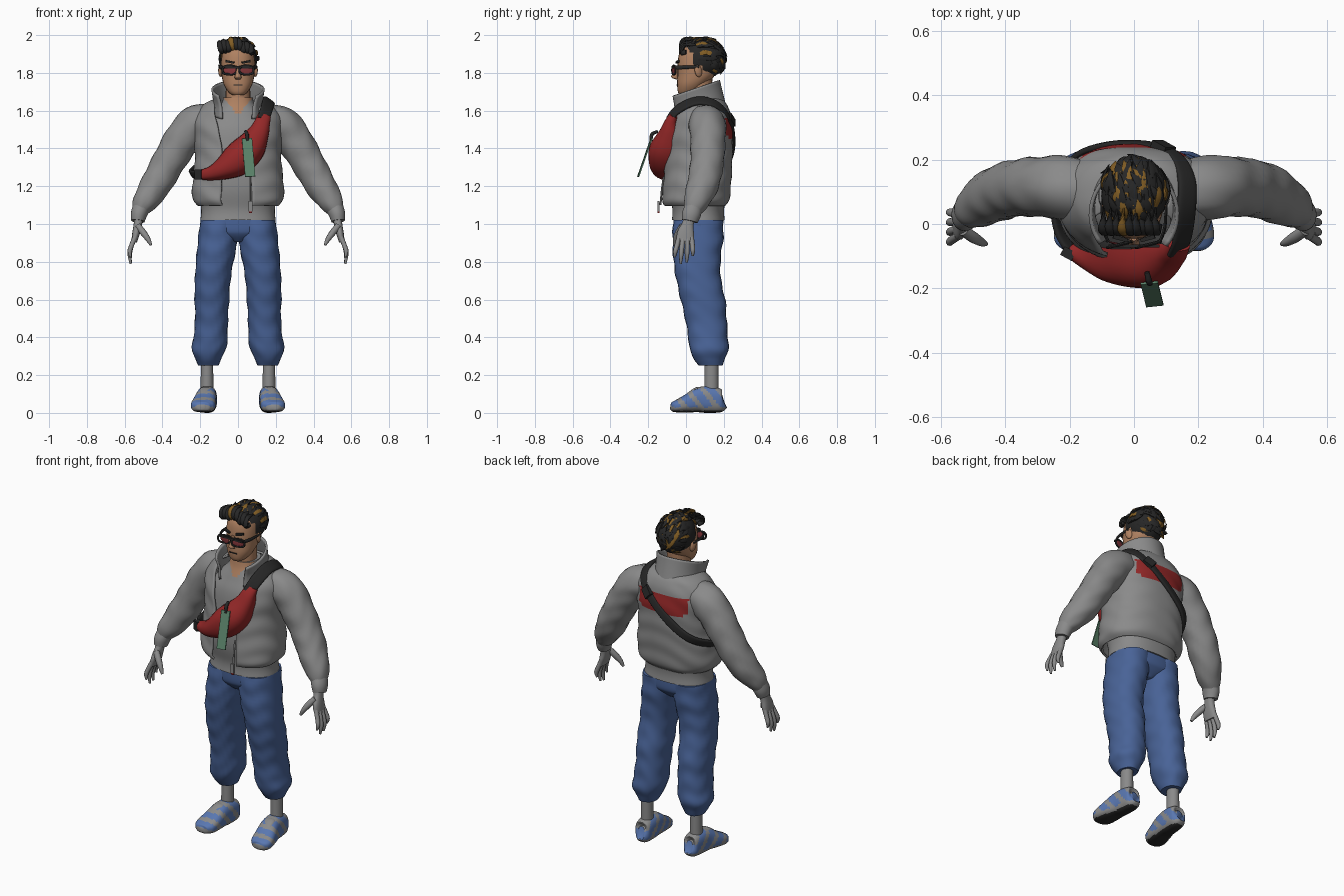
import bpy, bmesh, math, random
from mathutils import Vector, Matrix, Euler

random.seed(4)
COLS = {"grey cloth": (.255, .255, .255), "denim blue": (.066, .125, .31), "bag red": (.3, .021, .021),
        "skin": (.43, .22, .12), "black": (.02, .02, .02), "hair gold": (.22, .11, .018),
        "tag green": (.1, .22, .14), "shoe blue": (.1, .185, .44), "lens red": (.25, .04, .045)}
MAT = {}
for n, c in COLS.items():
    MAT[n] = bpy.data.materials.new(n)
    MAT[n].diffuse_color = (*c, 1)
X, Y, Z = Vector((1, 0, 0)), Vector((0, 1, 0)), Vector((0, 0, 1))


def finish(name, bm, mats):
    bmesh.ops.recalc_face_normals(bm, faces=bm.faces)
    me = bpy.data.meshes.new(name)
    bm.to_mesh(me)
    bm.free()
    for m in mats if isinstance(mats, (list, tuple)) else [mats]:
        me.materials.append(MAT[m])
    ob = bpy.data.objects.new(name, me)
    bpy.context.collection.objects.link(ob)
    return ob


def smooth_rows(rows, sub):
    """Catmull-Rom interpolation through the rows"""
    out = []
    for i in range(len(rows) - 1):
        p0, p1, p2, p3 = rows[max(i - 1, 0)], rows[i], rows[i + 1], rows[min(i + 2, len(rows) - 1)]
        for k in range(sub):
            t = k / sub
            out.append([.5 * (2 * b + (c - a) * t + (2 * a - 5 * b + 4 * c - d) * t * t
                              + (3 * b - a - 3 * c + d) * t ** 3) for a, b, c, d in zip(p0, p1, p2, p3)])
    return out + [list(rows[-1])]


def tube(name, rows, mat, ref=X, seg=24, sub=4, p=1.0, flat=False, wr=0, thick=0, side=1):
    """Loft of ellipses; row = x, y, z, radius along ref, other radius [, front gap in degrees]"""
    rows = smooth_rows([(r[0] * side, *r[1:]) for r in rows], sub)
    pts = [Vector(r[:3]) for r in rows]
    gap = len(rows[0]) > 5
    bm, rings = bmesh.new(), []
    for i, r in enumerate(rows):
        t = Z if flat else (pts[min(i + 1, len(pts) - 1)] - pts[max(i - 1, 0)]).normalized()
        u = ref(pts[i]) if callable(ref) else ref
        u = (u - t * u.dot(t)).normalized()
        v = t.cross(u)
        ring = []
        for k in range(seg):
            if gap:
                ang = math.radians(-92 + r[5] + (360 - 2 * r[5]) * k / (seg - 1))
            else:
                ang = 2 * math.pi * k / seg
            c, s = math.cos(ang), math.sin(ang)
            f = 1 + wr * math.sin(55 * r[2] + 2 * ang * side + 2 * math.sin(3 * ang))
            ring.append(bm.verts.new(pts[i] + u * (math.copysign(abs(c) ** p, c) * r[3] * f)
                                     + v * (math.copysign(abs(s) ** p, s) * r[4] * f)))
        rings.append(ring)
    for a, b in zip(rings, rings[1:]):
        for k in range(seg - 1 if gap else seg):
            bm.faces.new((a[k], a[(k + 1) % seg], b[(k + 1) % seg], b[k]))
    if not gap:
        bm.faces.new(rings[0])
        bm.faces.new(rings[-1])
    ob = finish(name, bm, mat)
    if thick:
        m = ob.modifiers.new("thickness", "SOLIDIFY")
        m.thickness, m.offset = thick, 0
    return ob


def paint(ob, rule):
    for f in ob.data.polygons:
        f.material_index = int(rule(f.center))


def ball(name, loc, size, mat, rot=(0, 0, 0), cut=None):
    bm = bmesh.new()
    M = Matrix.Translation(loc) @ Euler(rot).to_matrix().to_4x4() @ Matrix.Diagonal((*size, 1))
    bmesh.ops.create_uvsphere(bm, u_segments=28, v_segments=20, radius=1, matrix=M)
    if cut:
        bmesh.ops.delete(bm, geom=[f for f in bm.faces if cut(f.calc_center_median())], context="FACES")
    return finish(name, bm, mat)


def box(name, loc, size, mat, rot=(0, 0, 0)):
    bm = bmesh.new()
    M = Matrix.Translation(loc) @ Euler(rot).to_matrix().to_4x4() @ Matrix.Diagonal((*size, 1))
    bmesh.ops.create_cube(bm, size=1, matrix=M)
    return finish(name, bm, mat)


# Shirt with V neck, open jacket with rear red patch, standing collar
shirt = tube("shirt", [(0, .065, 1.02, .2, .14), (0, .065, 1.08, .195, .137), (0, .063, 1.2, .212, .155),
                       (0, .073, 1.4, .205, .155), (0, .08, 1.5, .2, .148), (0, .085, 1.57, .15, .125),
                       (0, .075, 1.63, .092, .09), (0, .075, 1.67, .078, .08)],
             ["grey cloth", "skin"], flat=True, p=.85, seg=64, sub=8)
paint(shirt, lambda c: c.z > 1.575 + abs(c.x) * 1.2 and c.y < .05)
jacket = tube("jacket_body",
              [(0, .045, 1.1, .21, .16, 17), (0, .048, 1.13, .233, .175, 17), (0, .056, 1.2, .236, .176, 16),
               (0, .063, 1.3, .226, .175, 16), (0, .069, 1.4, .222, .172, 17), (0, .075, 1.5, .23, .166, 21),
               (0, .085, 1.57, .222, .147, 27), (0, .09, 1.62, .185, .125, 36), (0, .095, 1.645, .15, .105, 48),
               (0, .095, 1.66, .11, .085, 52)],
              ["grey cloth", "bag red"], flat=True, p=.85, seg=80, sub=6, wr=.012, thick=.012)
paint(jacket, lambda c: c.y > .12 and -.16 < c.x < .16 and 1.455 + .15 * max(0, abs(c.x) - .1) < c.z < 1.56)
tube("jacket_collar", [(0, .065, 1.58, .135, .15, 36), (0, .05, 1.65, .127, .146, 42), (0, .03, 1.712, .135, .152, 49)],
     "grey cloth", seg=36, thick=.012)

# Neck, head and face
tube("neck", [(0, .07, 1.55, .07, .075), (0, .065, 1.64, .066, .068), (0, .07, 1.77, .064, .07)], "skin", flat=True)
tube("head", [(0, -.005, 1.683, .03, .028), (0, .01, 1.7, .052, .053), (0, .03, 1.74, .076, .077),
              (0, .055, 1.79, .087, .1), (0, .06, 1.85, .09, .105), (0, .065, 1.91, .082, .098),
              (0, .075, 1.945, .055, .075), (0, .08, 1.96, .02, .03)], "skin", flat=True, p=.9)
tube("nose", [(0, -.045, 1.84, .009, .008), (0, -.056, 1.8, .012, .014), (0, -.06, 1.777, .018, .018),
              (0, -.045, 1.765, .012, .008)], "skin", flat=True, seg=12)
box("mouth", (0, -.046, 1.736), (.05, .008, .005), "black")
for s in (1, -1):
    ball("ear", (s * .092, .065, 1.81), (.011, .02, .032), "skin", (.2, 0, s * .4))
    box("eyebrow", (s * .043, -.045, 1.858), (.046, .012, .011), "black", (0, -s * .18, s * .25))

# Sunglasses with squarish rims
for s in (1, -1):
    ball("glasses_lens", (s * .045, -.064, 1.815), (.036, .004, .023), "lens red", (0, 0, s * .25))
    rim = []
    for a in range(25):
        c, d = math.cos(a * math.pi / 12), math.sin(a * math.pi / 12)
        c, d = math.copysign(abs(c) ** .7, c), math.copysign(abs(d) ** .7, d)
        rim.append((s * .045 + .037 * c, -.064 + s * .25 * .037 * c * s, 1.815 + .023 * d, .005, .006))
    tube("glasses_rim", rim, "black", ref=Y, seg=8, sub=1)
    tube("glasses_temple", [(.08, -.056, 1.828, .005, .011), (.096, -.01, 1.83, .005, .01),
                            (.1, .07, 1.832, .004, .006)], "black", seg=8, side=s)
box("glasses_bridge", (0, -.068, 1.83), (.16, .01, .012), "black")

# Hair cap with swept locks
CEN = Vector((0, .087, 1.873))
ball("hair_cap", CEN, (.102, .116, .11), "black",
     cut=lambda c: (c.z < 1.9 and c.y < .035) or (c.z < 1.84 and c.y < .085) or c.z < 1.78)
for i in range(150):
    az = random.uniform(0, 2 * math.pi)
    el = random.uniform(-.6, 1.45)
    d = Vector((math.cos(el) * math.cos(az), math.cos(el) * math.sin(az), math.sin(el)))
    if d.y < -.2 and d.z < .4 or d.y < .2 and d.z < -.15:
        continue
    root = CEN + Vector((d.x * .1, d.y * .112, d.z * .106))
    flow = Vector((random.uniform(-.5, .5) - .2, 1, -.6 if d.y > .3 else .1))
    flow = (flow - d * flow.dot(d)).normalized()
    L = random.uniform(.05, .085)
    mid, tip = root + flow * L * .5 + d * .003, root + flow * L - d * .008
    mid.z, tip.z = min(mid.z, 1.984), min(tip.z, 1.99)
    tube("hair_lock", [(*root, .005, .008), (*mid, .007, .015), (*tip, .001, .002)],
         "hair gold" if random.random() < (.3 if d.x < .2 else .12) else "black",
         ref=lambda q, d=d: d, seg=6, sub=3)
for i in range(9):
    x = -.08 + i * .02
    h = random.uniform(-.012, .004) - .25 * abs(x + .02)
    tube("hair_quiff", [(x, .0, 1.91, .008, .012), (x - .01, -.026, 1.945 + h, .012, .016),
                        (x - .016, -.008, 1.982 + h, .011, .016), (x - .012, .05, 1.986 + h, .002, .004)],
         "hair gold" if i == 3 else "black", ref=Y, seg=7)

# Sleeves, hands, trousers, socks and shoes
for s in (1, -1):
    tube("sleeve", [(.13, .1, 1.545, .09, .085), (.225, .113, 1.525, .098, .1), (.3, .116, 1.44, .093, .095),
                    (.375, .11, 1.315, .088, .087), (.437, .088, 1.205, .084, .081), (.495, .052, 1.115, .066, .064),
                    (.52, .035, 1.07, .046, .043)], "grey cloth", ref=Y, wr=.03, side=s, sub=6)
    tube("cuff", [(.513, .04, 1.085, .048, .046), (.525, .028, 1.05, .05, .043), (.53, .02, 1.015, .042, .036)],
         "grey cloth", ref=Y, side=s)
    tube("palm", [(.522, .022, 1.05, .03, .024), (.53, .01, 1.0, .031, .022), (.54, -.002, .95, .045, .02),
                  (.55, -.005, .905, .045, .015)], "grey cloth", ref=Y, side=s, p=.85)
    for k, tip in enumerate((.825, .79, .797, .832)):
        o = -.033 + .022 * k
        tube("finger", [(.546, o - .004, .93, .013, .013), (.564, o * 1.25 - .007, .885, .013, .013),
                        (.573, o * 1.4 - .01, (.885 + tip) / 2, .012, .012),
                        (.568, o * 1.45 - .012, tip, .006, .006)], "grey cloth", ref=Y, side=s, seg=10)
    tube("thumb", [(.53, -.02, .99, .017, .017), (.502, -.04, .955, .018, .018), (.477, -.055, .92, .014, .014),
                   (.46, -.062, .888, .007, .007)], "grey cloth", ref=Y, side=s, seg=10)
    tube("trouser_leg", [(.1, .065, 1.02, .099, .133), (.106, .063, .92, .105, .134), (.122, .058, .81, .1, .125),
                         (.134, .068, .7, .094, .118), (.138, .09, .6, .092, .118), (.14, .105, .5, .087, .11),
                         (.145, .117, .4, .09, .105), (.155, .122, .335, .09, .102), (.157, .125, .285, .068, .082),
                         (.157, .13, .25, .052, .062)], "denim blue", flat=True, wr=.024, side=s, sub=6, p=.9)
    tube("sock", [(.164, .135, .08, .035, .038), (.164, .135, .27, .032, .036)], "grey cloth", flat=True, side=s)
    shoe = tube("shoe", [(.16, .2, .065, .02, .035), (.16, .186, .063, .045, .06), (.163, .13, .07, .052, .07),
                         (.168, .07, .068, .055, .067), (.178, .01, .05, .062, .049), (.188, -.045, .036, .062, .034),
                         (.19, -.073, .032, .042, .025), (.19, -.083, .032, .015, .012)],
                ["grey cloth", "shoe blue", "black"], side=s, p=.75, sub=7, seg=44)
    # pale sole and panels, dark tread
    paint(shoe, lambda c: 2 if c.z < .012 else 0 if c.z < .03 or math.sin(c.y * 75 + c.z * 60) > .3 else 1)
    tube("shoe_tongue", [(.167, .095, .125, .03, .01), (.171, .055, .127, .03, .009), (.178, .01, .096, .028, .009)],
         "grey cloth", side=s, seg=12)
tube("trouser_seat", [(0, .065, 1.035, .196, .132), (0, .065, .97, .198, .13), (0, .062, .94, .15, .115),
                      (0, .06, .905, .03, .08)], "denim blue", flat=True, sub=6, p=.85, seg=36)
ball("back_pocket_label", (.165, .163, .975), (.028, .006, .013), "grey cloth", (0, 0, -.75))

# Sling bag on the chest, strap and buckles
tube("sling_bag", [(-.2, -.09, 1.262, .02, .026), (-.15, -.09, 1.266, .055, .036), (-.09, -.09, 1.287, .088, .056),
                   (-.01, -.09, 1.335, .107, .086), (.06, -.09, 1.4, .103, .084), (.108, -.085, 1.48, .06, .057),
                   (.128, -.08, 1.535, .035, .042), (.14, -.065, 1.575, .02, .035)], "bag red", ref=-Y, p=.85)
out = lambda q: q - Vector((0, .08, 1.42))
tube("bag_strap", [(.132, -.09, 1.55, .01, .032), (.15, -.045, 1.605, .01, .034), (.163, .05, 1.65, .01, .034),
                   (.163, .14, 1.64, .01, .032), (.13, .208, 1.59, .01, .026), (.05, .244, 1.51, .01, .023),
                   (-.08, .246, 1.4, .01, .023), (-.18, .208, 1.325, .01, .023), (-.24, .1, 1.275, .01, .023),
                   (-.232, -.02, 1.262, .01, .024), (-.18, -.1, 1.262, .01, .026)],
     "black", ref=out, p=.6, sub=6)
box("strap_buckle_back", (.09, .236, 1.55), (.05, .03, .06), "black", (.4, .85, 0))
box("strap_buckle_front", (-.205, -.092, 1.262), (.04, .03, .055), "black", (0, 0, -.5))

# Hanging tag and jacket zip pull
box("hanging_tag", (.056, -.218, 1.352), (.054, .007, .215), "tag green", (-.34, -.05, .1))
tube("tag_hook", [(.04, -.15, 1.49, .008, .008), (.047, -.18, 1.475, .01, .01), (.05, -.185, 1.44, .008, .008)],
     "black", seg=10)
tube("zip_edge", [(.063, -.118, 1.25, .006, .005), (.063, -.128, 1.18, .006, .005), (.063, -.135, 1.1, .006, .005)],
     "grey cloth", seg=8)
box("zip_pull", (.066, -.145, 1.095), (.02, .012, .055), "grey cloth")
box("zip_pull_tip", (.066, -.145, 1.065), (.016, .012, .012), "bag red")

# Smooth shading with sharp edges kept
bpy.ops.object.select_all(action="SELECT")
bpy.context.view_layer.objects.active = bpy.data.objects["head"]
bpy.ops.object.shade_smooth_by_angle(angle=.75)
